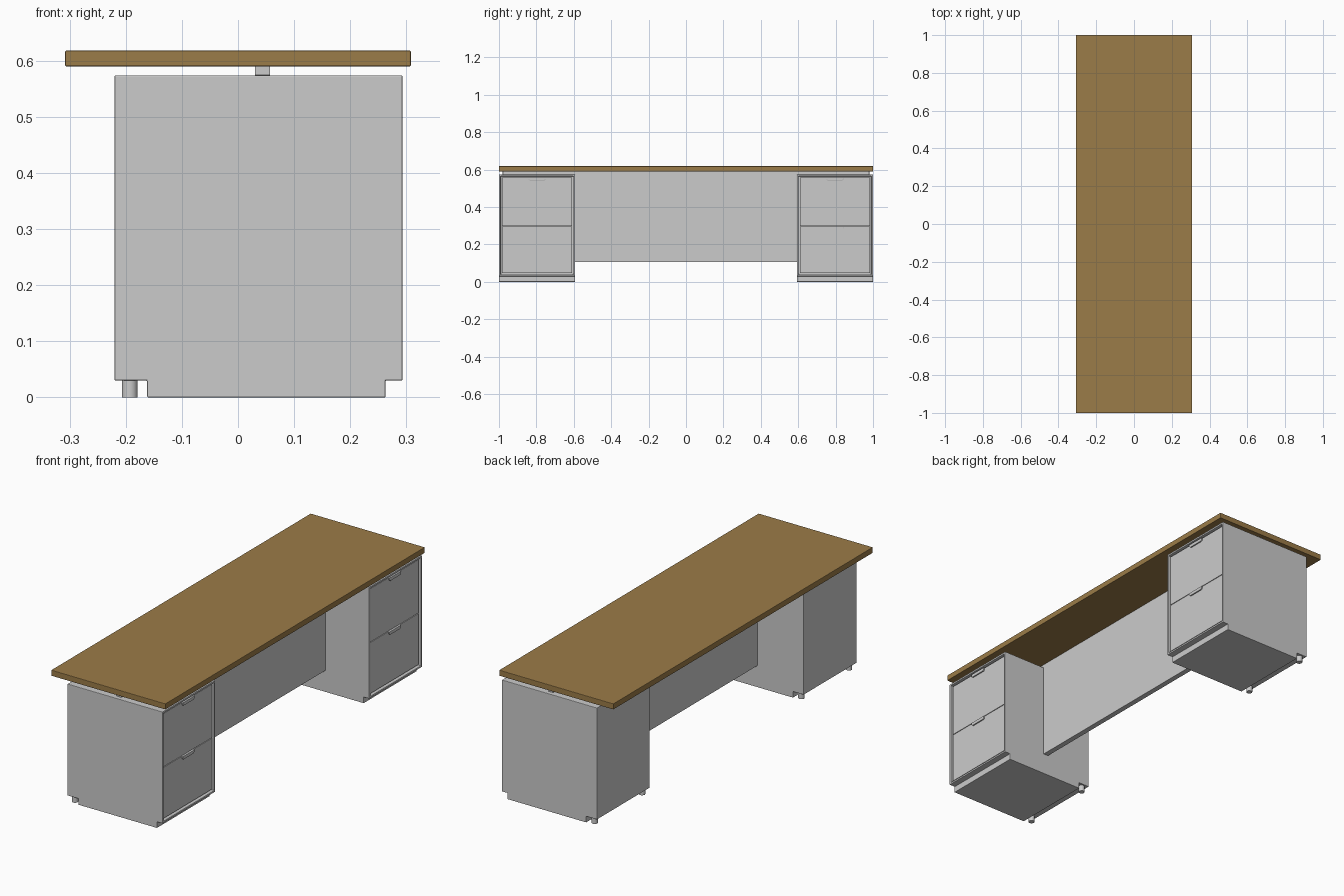
import bpy, bmesh
from mathutils import Matrix, Vector

if "Cube" in bpy.data.objects:
    bpy.data.objects.remove(bpy.data.objects["Cube"])


def finish(bm, name, bevel=0.0, mat=None):
    bmesh.ops.recalc_face_normals(bm, faces=bm.faces)
    me = bpy.data.meshes.new(name)
    bm.to_mesh(me)
    bm.free()
    ob = bpy.data.objects.new(name, me)
    bpy.context.collection.objects.link(ob)
    if mat:
        me.materials.append(mat)
    if bevel:
        mod = ob.modifiers.new("edge_round", 'BEVEL')
        mod.width = bevel
        mod.segments = 2
        mod.limit_method = 'ANGLE'
    return ob


def box(name, x, y, z, bevel=0.0, mat=None):
    bm = bmesh.new()
    size = Vector((x[1] - x[0], y[1] - y[0], z[1] - z[0]))
    mid = Vector((sum(x) / 2, sum(y) / 2, sum(z) / 2))
    bmesh.ops.create_cube(bm, size=1, matrix=Matrix.Translation(mid) @ Matrix.Diagonal(size).to_4x4())
    return finish(bm, name, bevel, mat)


def prism(points, axis, length):
    # extrude a planar outline along an axis
    bm = bmesh.new()
    face = bm.faces.new([bm.verts.new(p) for p in points])
    ext = bmesh.ops.extrude_face_region(bm, geom=[face], use_keep_orig=True)
    verts = [v for v in ext['geom'] if isinstance(v, bmesh.types.BMVert)]
    bmesh.ops.translate(bm, verts=verts, vec=Vector(axis) * length)
    bmesh.ops.recalc_face_normals(bm, faces=bm.faces)
    return bm


wood = bpy.data.materials.new("wood")
wood.diffuse_color = (0.33, 0.2, 0.065, 1)
wood.use_nodes = True
wood.node_tree.nodes["Principled BSDF"].inputs["Base Color"].default_value = wood.diffuse_color

# worktop, centre panel and the rail that carries the top above the cabinets
box("desktop", (-0.308, 0.308), (-1, 1), (0.59, 0.618), 0.002, wood)
box("modesty_panel", (0.03, 0.057), (-0.593, 0.593), (0.105, 0.59), 0.001)
box("support_rail", (0.03, 0.057), (-0.98, 0.98), (0.574, 0.59), 0.001)

HALF = 0.2035
PROFILE = [(-0.22, 0.574), (-0.22, 0.03), (-0.162, 0.03), (-0.162, 0.0),
           (0.263, 0.0), (0.263, 0.03), (0.293, 0.03), (0.293, 0.574)]

for side, c in (("left", -0.7965), ("right", 0.7965)):
    # cabinet body with a recessed drawer opening
    bm = prism([(x, c - HALF, z) for x, z in PROFILE], (0, 1, 0), 2 * HALF)
    front = max(bm.faces, key=lambda f: f.calc_center_median().x)
    bmesh.ops.inset_region(bm, faces=[front], thickness=0.013, depth=0)
    ext = bmesh.ops.extrude_discrete_faces(bm, faces=[front])
    bmesh.ops.translate(bm, verts=list(ext['faces'][0].verts), vec=(-0.02, 0, 0))
    finish(bm, side + "_cabinet", 0.002)

    # two drawers, each with a tab pull under its top edge
    for level, z0, z1 in (("lower", 0.046, 0.2955), ("upper", 0.298, 0.558)):
        box(f"{side}_{level}_drawer", (0.27, 0.286), (c - 0.188, c + 0.188), (z0, z1), 0.001)
        outline = [(-0.045, 0), (-0.045, -0.01), (-0.039, -0.016),
                   (0.039, -0.016), (0.045, -0.01), (0.045, 0)]
        bm = prism([(0.284, c + y, z1 + z) for y, z in outline], (1, 0, 0), 0.008)
        finish(bm, f"{side}_{level}_pull", 0.001)

    # levelling feet at the back corners
    for end, dy in (("outer", -0.183), ("inner", 0.183)):
        bm = bmesh.new()
        y = c + dy * (1 if c < 0 else -1)
        bmesh.ops.create_cone(bm, cap_ends=True, segments=24, radius1=0.014, radius2=0.014,
                              depth=0.032, matrix=Matrix.Translation((-0.193, y, 0.016)))
        foot = finish(bm, f"{side}_{end}_foot")
        bpy.ops.object.select_all(action='DESELECT')
        foot.select_set(True)
        bpy.context.view_layer.objects.active = foot
        bpy.ops.object.shade_smooth_by_angle()
